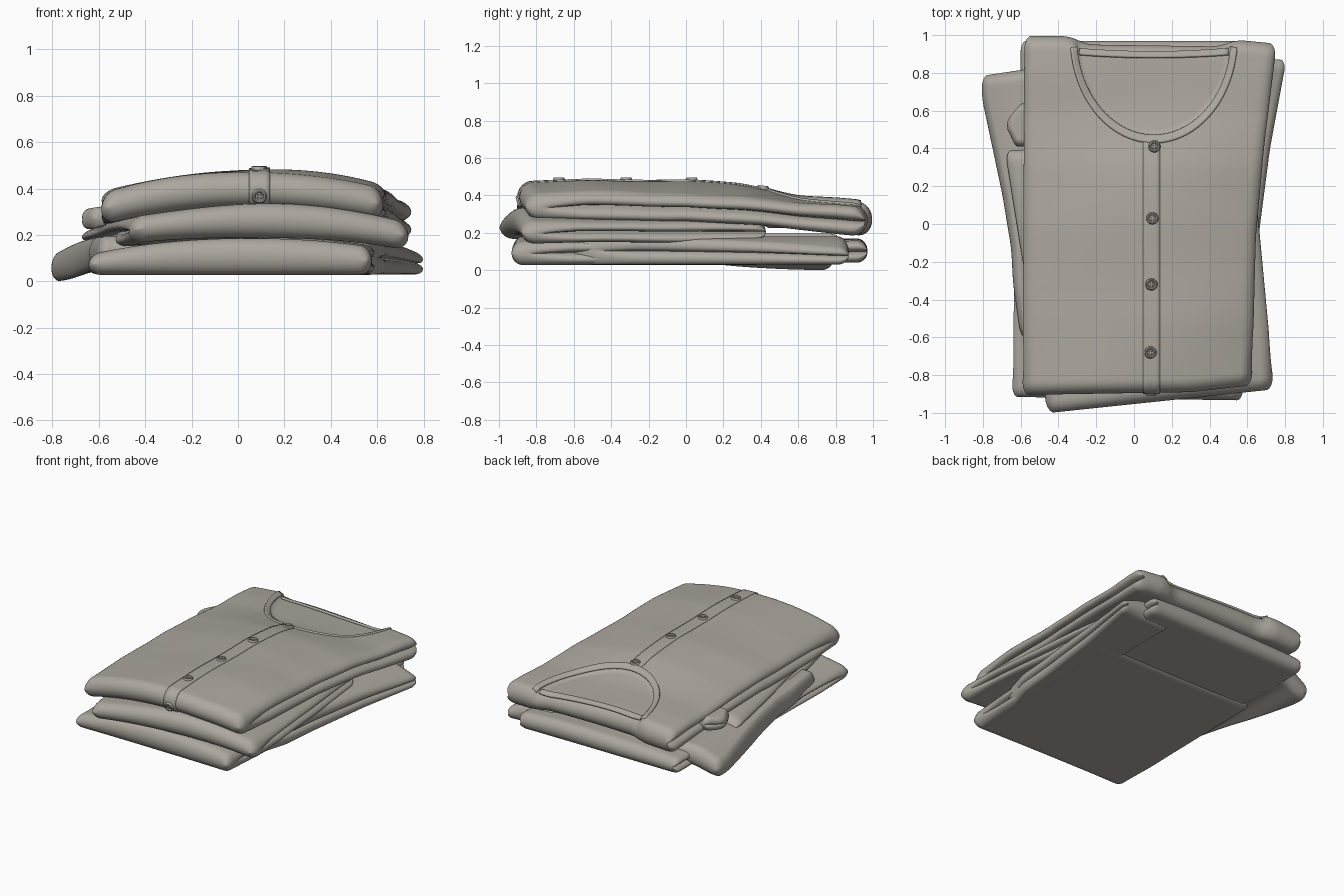
import bpy, bmesh, math
from mathutils import Vector

cube = bpy.data.objects.get("Cube")
if cube:
    bpy.data.objects.remove(cube, do_unlink=True)

cloth = bpy.data.materials.new("taupe_knit")
cloth.use_nodes = True
COLOR = (0.415, 0.385, 0.345, 1)
cloth.diffuse_color = COLOR
cloth.node_tree.nodes["Principled BSDF"].inputs["Base Color"].default_value = COLOR


def lerp(a, b, t):
    return a + (b - a) * t


def clamp(t):
    return max(0.0, min(1.0, t))


def curve(*pts):
    """Softened piecewise-linear function through (position, value) pairs."""
    def raw(u):
        if u <= pts[0][0]:
            return pts[0][1]
        for (a, va), (b, vb) in zip(pts, pts[1:]):
            if u <= b:
                return lerp(va, vb, (u - a) / (b - a))
        return pts[-1][1]
    return lambda u: sum(raw(u + k * 0.02) for k in range(-2, 3)) / 5


def finish(name, bm):
    bmesh.ops.remove_doubles(bm, verts=bm.verts, dist=0.0002)
    bmesh.ops.recalc_face_normals(bm, faces=bm.faces)
    mesh = bpy.data.meshes.new(name)
    bm.to_mesh(mesh)
    bm.free()
    mesh.materials.append(cloth)
    obj = bpy.data.objects.new(name, mesh)
    bpy.context.collection.objects.link(obj)
    bpy.ops.object.select_all(action="DESELECT")
    obj.select_set(True)
    bpy.context.view_layer.objects.active = obj
    bpy.ops.object.shade_smooth_by_angle(angle=math.radians(50))
    return obj


def folded_cloth(name, left, right, front, back, top, bottom,
                 roll=0.06, groove=0.05, plies=2, nx=50, ny=60):
    """Soft folded slab; returns its surface height (w = 1 top, w = -1 underside)."""
    def height(x, y, w):
        d = min(y - front(x), back(x) - y)
        e = math.sqrt(max(0, 1 - (1 - clamp(d / roll)) ** 2))
        hi, lo = top(x, y), bottom(x, y)
        return (hi + lo) / 2 + w * e * (hi - lo) / 2

    # rows: tight around the front and back folds, even between them
    arc = [math.pi / 2 * k / 9 for k in range(10)]
    rows = [(0, roll * (1 - math.cos(a)), math.sin(a)) for a in arc]
    rows += [(k / ny, lerp(roll, -roll, k / ny), 1) for k in range(1, ny)]
    rows += [(1, -roll * (1 - math.cos(a)), math.sin(a)) for a in reversed(arc)]

    # section: top, side with one or two plies, underside, other side
    span = [k / nx for k in range(nx + 1)]
    side = [math.cos(math.pi * k / 24) for k in range(1, 24)]
    section = [(s, 1) for s in span] + [(1, w) for w in side]
    section += [(s, -1) for s in reversed(span)] + [(0, -w) for w in side]

    bm = bmesh.new()
    rings = []
    for t, off, e in rows:
        ring = []
        for s, w in section:
            nominal = lerp(front(0), back(0), t) + off
            xl, xr = left(nominal), right(nominal)
            one = 1 - math.sqrt(1 - w * w)
            two = 1 - math.sqrt(max(0, 1 - (2 * abs(w) - 1) ** 2))
            open_side = clamp((nominal - front(0) - 0.08) / 0.25) * (plies - 1)
            inset = groove * lerp(one, two, open_side) + roll * 0.5 * (1 - e)
            x = lerp(xl + inset, xr - inset, s)
            y = lerp(front(x), back(x), t) + off
            ring.append(bm.verts.new((x, y, height(x, y, w))))
        rings.append(ring)
    n = len(section)
    for a, b in zip(rings, rings[1:]):
        for i in range(n):
            bm.faces.new((a[i], a[(i + 1) % n], b[(i + 1) % n], b[i]))
    finish(name, bm)
    return height


def ribbon(name, left, right, thick=0.018):
    """Thin band between two matching rows of points."""
    bm = bmesh.new()
    rows = [[bm.verts.new(lerp(Vector(a), Vector(b), k / 4)) for k in range(5)]
            for a, b in zip(left, right)]
    for a, b in zip(rows, rows[1:]):
        for i in range(4):
            bm.faces.new((a[i], a[i + 1], b[i + 1], b[i]))
    obj = finish(name, bm)
    mod = obj.modifiers.new("thickness", "SOLIDIFY")
    mod.thickness = thick
    mod.offset = 0


def flat(v):
    return lambda *_: v


def wave(x, y, phase):
    return 0.005 * math.sin(5 * x + 3 * y + phase) + 0.004 * math.sin(7 * y - 4 * x + phase)


def crown(x, amount):
    return amount * ((x - 0.06) / 0.6) ** 2


# Bottom garment: body, shoulders and two sleeves
folded_cloth("bottom_body", curve((-0.92, -0.645), (0.42, -0.62)), curve((-0.92, 0.575), (0.42, 0.62)),
             lambda x: -0.925 - 0.015 * x, flat(0.43),
             lambda x, y: 0.187 - crown(x, 0.055) + wave(x, y, 1), flat(0.028))
folded_cloth("bottom_shoulders", flat(-0.6), flat(0.64), flat(0.3), flat(0.97),
             lambda x, y: 0.17 - crown(x, 0.02) + wave(x, y, 2), flat(0.04), ny=30)
folded_cloth("bottom_right_sleeve",
             curve((-0.6, -0.6), (-0.3, -0.64), (-0.1, -0.65), (0.2, -0.695), (0.78, -0.805)),
             flat(-0.42), flat(-0.6), lambda x: 0.815 + 0.15 * (x + 0.6),
             lambda x, y: curve((-0.8, 0.11), (-0.7, 0.165), (-0.6, 0.195))(x),
             lambda x, y: curve((-0.75, 0.0), (-0.6, 0.05))(x) + 0.02 * clamp(0.3 - y),
             groove=0.035, plies=1)
folded_cloth("bottom_left_sleeve", flat(0.42),
             curve((-0.6, 0.56), (-0.35, 0.635), (-0.1, 0.655), (0.4, 0.72), (0.86, 0.805)),
             flat(-0.6), flat(0.87),
             lambda x, y: curve((0.6, 0.18), (0.7, 0.155), (0.8, 0.11))(x), flat(0.03), groove=0.03)

# Middle garment, turned a little on the stack, with a stray cuff
folded_cloth("middle_body", curve((-0.97, -0.455), (0.42, -0.685)), curve((-0.87, 0.735), (0.42, 0.62)),
             lambda x: -0.953 + 0.105 * x, lambda x: 0.41 + 0.03 * x,
             lambda x, y: 0.33 - 0.05 * clamp(y + 0.3) - crown(x, 0.06) + wave(x, y, 3),
             lambda x, y: 0.19 - crown(x, 0.045) + wave(x, y, 1), roll=0.07, groove=0.06)
folded_cloth("middle_cuff", curve((0.42, -0.63), (0.54, -0.69), (0.63, -0.6)),
             flat(-0.35), flat(0.41), flat(0.64),
             lambda x, y: curve((-0.69, 0.305), (-0.58, 0.325))(x), flat(0.225),
             roll=0.04, groove=0.03, nx=20, ny=12)

# Top garment with a scooped neck
NX, NY, NW, ND = 0.105, 0.985, 0.425, 0.535
ridge = curve((-0.9, 0.47), (-0.5, 0.485), (0, 0.475), (0.3, 0.45), (0.6, 0.395), (0.98, 0.365))
belly = curve((-0.9, 0.325), (0, 0.315), (0.4, 0.28), (0.9, 0.2))


def top_surface(x, y):
    neck = math.hypot((x - NX) / NW, (y - NY) / ND)
    drop = 0.028 * clamp((1.0 - neck) / 0.06)
    return ridge(y) - crown(x, lerp(0.085, 0.025, clamp(y + 0.2))) - drop + wave(x, y, 0.5)


surface = folded_cloth(
    "top_body", curve((-0.9, -0.59), (0.98, -0.58)),
    curve((-0.87, 0.625), (-0.1, 0.645), (0.4, 0.69), (0.9, 0.75)),
    curve((-0.6, -0.905), (0.3, -0.89), (0.62, -0.855)),
    curve((-0.58, 0.995), (-0.34, 0.995), (-0.25, 0.95), (0.45, 0.94), (0.54, 0.975), (0.75, 0.955)),
    top_surface, lambda x, y: belly(y) - crown(x, lerp(0.07, 0.015, clamp(y + 0.1))),
    roll=0.07, groove=0.06, nx=90, ny=110)


def on_top(x, y, w=1, lift=0.0):
    return (x, y, surface(x, y, w) + lift)


# Neck trim, front and back
def neck_edge(scale):
    angles = [math.pi * (1.03 + 0.94 * k / 60) for k in range(61)]
    return [on_top(NX + NW * scale * math.cos(a), NY + ND * scale * math.sin(a), 1, 0.003)
            for a in angles]


ribbon("neck_trim", neck_edge(0.965), neck_edge(1.04))


def back_edge(y0):
    xs = [lerp(-0.29, 0.5, k / 30) for k in range(31)]
    return [on_top(x, y0 + 0.1 * (x - NX) ** 2, 1, 0.006) for x in xs]


ribbon("back_neck_trim", back_edge(0.88), back_edge(0.912))

# Button placket, running down over the front fold
path = [(lerp(0.44, -0.82, k / 40), 1) for k in range(41)]
path += [(-0.823 - 0.07 * math.sin(math.pi * k / 16), 1 if k <= 8 else -1) for k in range(1, 15)]
ribbon("placket", [on_top(0.048, y, w) for y, w in path],
       [on_top(0.138, y, w) for y, w in path], 0.014)


# Buttons: turned dish with a raised rim and four thread dots
def button(name, place, tilt):
    bm = bmesh.new()
    profile = [(0, 0.006), (0.017, 0.006), (0.021, 0.013), (0.027, 0.013), (0.032, 0.006), (0.032, -0.008)]
    verts = [bm.verts.new((r, 0, z)) for r, z in profile]
    edges = [bm.edges.new(pair) for pair in zip(verts, verts[1:])]
    bmesh.ops.spin(bm, geom=verts + edges, cent=(0, 0, 0), axis=(0, 0, 1),
                   angle=math.tau, steps=28)
    for sx in (-1, 1):
        for sy in (-1, 1):
            made = bmesh.ops.create_uvsphere(bm, u_segments=8, v_segments=6, radius=0.004)
            bmesh.ops.translate(bm, verts=made["verts"], vec=(sx * 0.007, sy * 0.007, 0.006))
    obj = finish(name, bm)
    obj.location = place
    obj.rotation_euler.x = tilt


for i, (x, y) in enumerate([(0.108, 0.41), (0.097, 0.03), (0.092, -0.32), (0.087, -0.68)]):
    slope = math.atan2(surface(x, y + 0.03, 1) - surface(x, y - 0.03, 1), 0.06)
    button(f"button_{i + 1}", on_top(x, y, 1, 0.005), slope if i else -0.12)
button("button_front", (0.092, -0.892, 0.368), math.radians(105))
